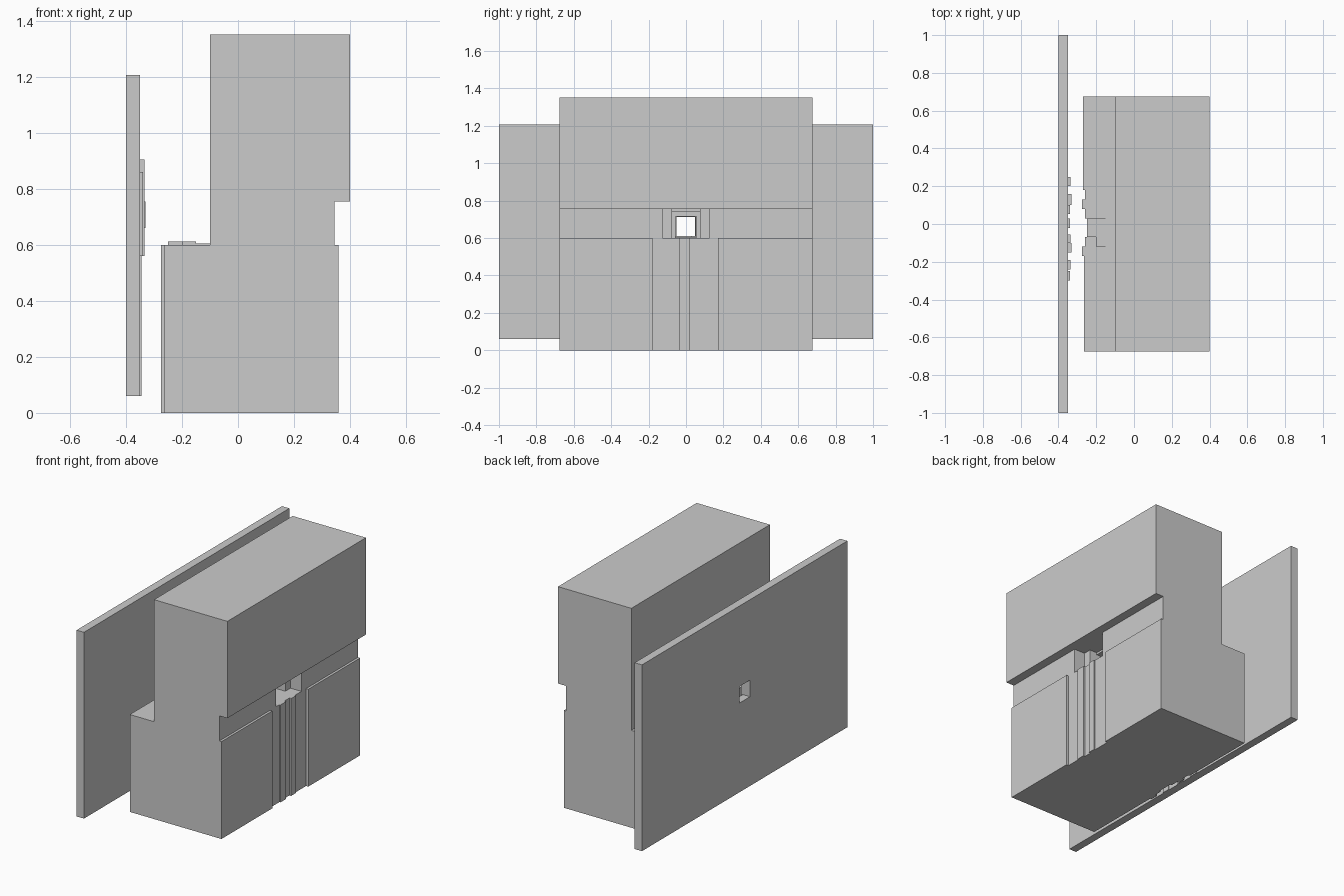
import bpy, bmesh

if "Cube" in bpy.data.objects:
    bpy.data.objects.remove(bpy.data.objects["Cube"])


def prism(name, outline, z0, z1):
    """Extrude a plan outline (x, y) from z0 to z1."""
    bm = bmesh.new()
    face = bm.faces.new([bm.verts.new((x, y, z0)) for x, y in outline])
    top = bmesh.ops.extrude_face_region(bm, geom=[face])["geom"]
    for v in top:
        if isinstance(v, bmesh.types.BMVert):
            v.co.z = z1
    bmesh.ops.recalc_face_normals(bm, faces=bm.faces)
    mesh = bpy.data.meshes.new(name)
    bm.to_mesh(mesh)
    bm.free()
    ob = bpy.data.objects.new(name, mesh)
    bpy.context.collection.objects.link(ob)
    return ob


def box(name, x0, x1, y0, y1, z0, z1):
    return prism(name, [(x0, y0), (x1, y0), (x1, y1), (x0, y1)], z0, z1)


def stepped(segments):
    """Turn (y0, y1, x) strips into a stepped edge line."""
    return [(x, y) for y0, y1, x in segments for y in (y0, y1)]


W = 0.675

# lower block: stepped pilasters and recesses on both long faces
front = stepped([(-W, -0.18, 0.36), (-0.18, -0.09, 0.345), (-0.09, -0.035, 0.352),
                 (-0.035, 0.015, 0.34), (0.015, 0.06, 0.352), (0.06, 0.17, 0.345),
                 (0.17, W, 0.36)])
back = stepped([(-W, -0.17, -0.265), (-0.17, -0.12, -0.275), (-0.12, -0.07, -0.26),
                (-0.07, 0.03, -0.25), (0.03, 0.08, -0.26), (0.08, 0.13, -0.275),
                (0.13, 0.18, -0.26), (0.18, W, -0.27)])
prism("lower_block", front + back[::-1], 0, 0.6)

# upper block overhanging the recessed band
box("upper_block", -0.1, 0.4, -W, W, 0.755, 1.352)

# recessed band walls either side of the narrowing passage
for side, s in (("left", -1), ("right", 1)):
    wall = [(-0.1, W), (0.345, W), (0.345, 0.125), (0.27, 0.125),
            (0.27, 0.075), (0.12, 0.075), (0.12, 0.055), (-0.1, 0.055)]
    prism("passage_wall_" + side, [(x, s * y) for x, y in wall], 0.6, 0.755)
box("passage_lintel", -0.1, 0.12, -0.055, 0.055, 0.715, 0.755)
box("passage_outer_lintel", 0.12, 0.22, -0.075, 0.075, 0.742, 0.755)

# low floor slabs on the rear ledge
box("floor_slab_outer", -0.25, -0.2, -0.07, 0.03, 0.6, 0.612)
box("floor_slab_middle", -0.2, -0.15, -0.12, 0.03, 0.6, 0.612)
box("floor_slab_inner", -0.15, -0.1, -0.12, 0.05, 0.6, 0.606)

# tall rear wall with a square opening
wall = box("rear_wall", -0.4, -0.35, -1, 1, 0.06, 1.208)
cutter = box("opening_cutter", -0.45, -0.3, -0.052, 0.048, 0.61, 0.712)
mod = wall.modifiers.new("opening", "BOOLEAN")
mod.operation = "DIFFERENCE"
mod.object = cutter
bpy.context.view_layer.objects.active = wall
bpy.ops.object.modifier_apply(modifier=mod.name)
bpy.data.objects.remove(cutter)

# raised stone panels on the inner face of the rear wall
panels = [(0.2, 0.25, -0.335, 0.56, 0.905), (0.1, 0.16, -0.33, 0.66, 0.755),
          (0.052, 0.1, -0.34, 0.56, 0.86), (-0.02, 0.03, -0.34, 0.72, 0.86),
          (-0.1, -0.055, -0.335, 0.56, 0.86), (-0.15, -0.1, -0.33, 0.66, 0.755),
          (-0.24, -0.19, -0.335, 0.56, 0.905), (-0.3, -0.25, -0.34, 0.56, 0.86)]
for i, (y0, y1, x, z0, z1) in enumerate(panels):
    box(f"wall_panel_{i}", -0.35, x, y0, y1, z0, z1)
for i, y in enumerate((-0.15, -0.02, 0.1)):
    box(f"wall_strip_{i}", -0.35, -0.345, y, y + 0.05, 0.06, 0.56)
